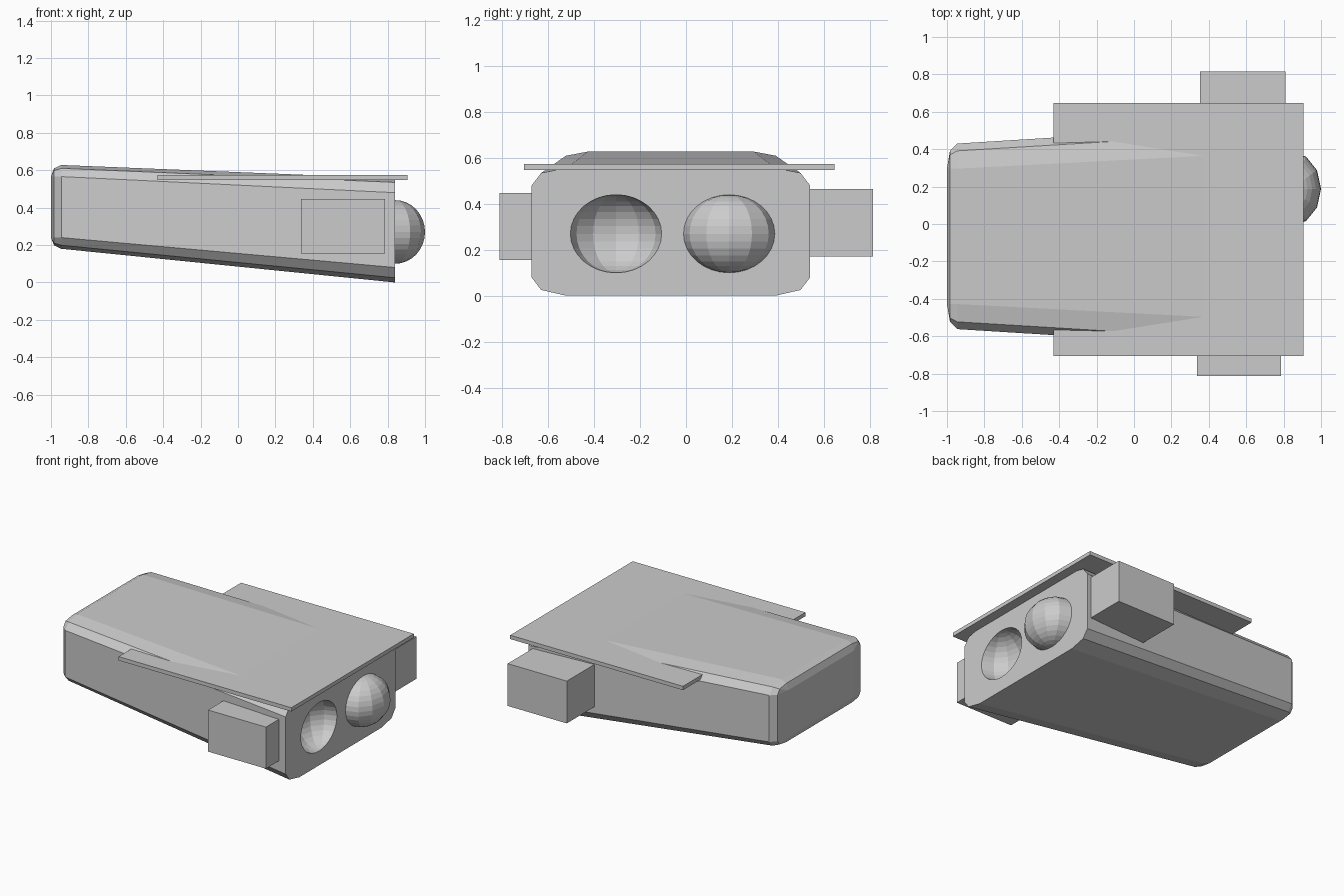
import bpy, bmesh
from mathutils import Matrix

if "Cube" in bpy.data.objects:
    bpy.data.objects.remove(bpy.data.objects["Cube"])

YC = -0.066  # body centre line


def finish(name, bm):
    bmesh.ops.remove_doubles(bm, verts=bm.verts, dist=1e-5)
    bmesh.ops.recalc_face_normals(bm, faces=bm.faces)
    me = bpy.data.meshes.new(name)
    bm.to_mesh(me)
    bm.free()
    ob = bpy.data.objects.new(name, me)
    bpy.context.collection.objects.link(ob)
    return ob


def box(name, lo, hi):
    bm = bmesh.new()
    size = [b - a for a, b in zip(lo, hi)]
    mid = [(a + b) / 2 for a, b in zip(lo, hi)]
    bmesh.ops.create_cube(bm, size=1, matrix=Matrix.Translation(mid) @ Matrix.Diagonal((*size, 1)))
    return finish(name, bm)


def ellipsoid(name, y):
    bm = bmesh.new()
    bmesh.ops.create_uvsphere(bm, u_segments=12, v_segments=16, radius=1,
        matrix=Matrix.Translation((0.84, y, 0.27)) @ Matrix.Diagonal((0.16, 0.199, 0.17, 1)))
    return finish(name, bm)


# tapered body: each section is x, three half widths, three bottom and three top heights
def section(x, w, bot, top):
    half = [(w[0], bot[0]), (w[1], bot[1]), (w[2], bot[2]),
            (w[2], top[0]), (w[1], top[1]), (w[0], top[2])]
    return [(x, YC + y, z) for y, z in half] + [(x, YC - y, z) for y, z in reversed(half)]


rings = [
    section(0.84, (0.455, 0.565, 0.607), (0.0, 0.025, 0.08), (0.48, 0.535, 0.556)),
    section(-0.945, (0.362, 0.457, 0.496), (0.18, 0.199, 0.24), (0.566, 0.610, 0.628)),
    section(-0.984, (0.362, 0.436, 0.457), (0.199, 0.21, 0.24), (0.566, 0.598, 0.610)),
    section(-1.0, (0.362, 0.362, 0.362), (0.24, 0.24, 0.24), (0.566, 0.566, 0.566)),
]
bm = bmesh.new()
loops = [[bm.verts.new(p) for p in r] for r in rings]
for a, b in zip(loops, loops[1:]):
    for i in range(12):
        j = (i + 1) % 12
        bm.faces.new((a[i], a[j], b[j], b[i]))
bm.faces.new(loops[0])
last = loops[-1]
bm.faces.new((last[0], last[3], last[6], last[9]))
body = finish("body", bm)

# scooped hollow in the end face
cutter = ellipsoid("hollow_cutter", YC - 0.239)
cutter.hide_render = True
mod = body.modifiers.new("hollow", 'BOOLEAN')
mod.operation = 'DIFFERENCE'
mod.solver = 'EXACT'
mod.object = cutter
bpy.context.view_layer.objects.active = body
bpy.ops.object.modifier_apply(modifier=mod.name)
bpy.data.objects.remove(cutter)

# bulging dome beside the hollow
ellipsoid("dome", 0.188)

# thin top plate and side blocks
box("top_plate", (-0.43, -0.706, 0.548), (0.907, 0.648, 0.575))
box("left_side_block", (0.352, 0.45, 0.17), (0.81, 0.815, 0.466))
box("right_side_block", (0.337, -0.812, 0.156), (0.785, -0.55, 0.447))
